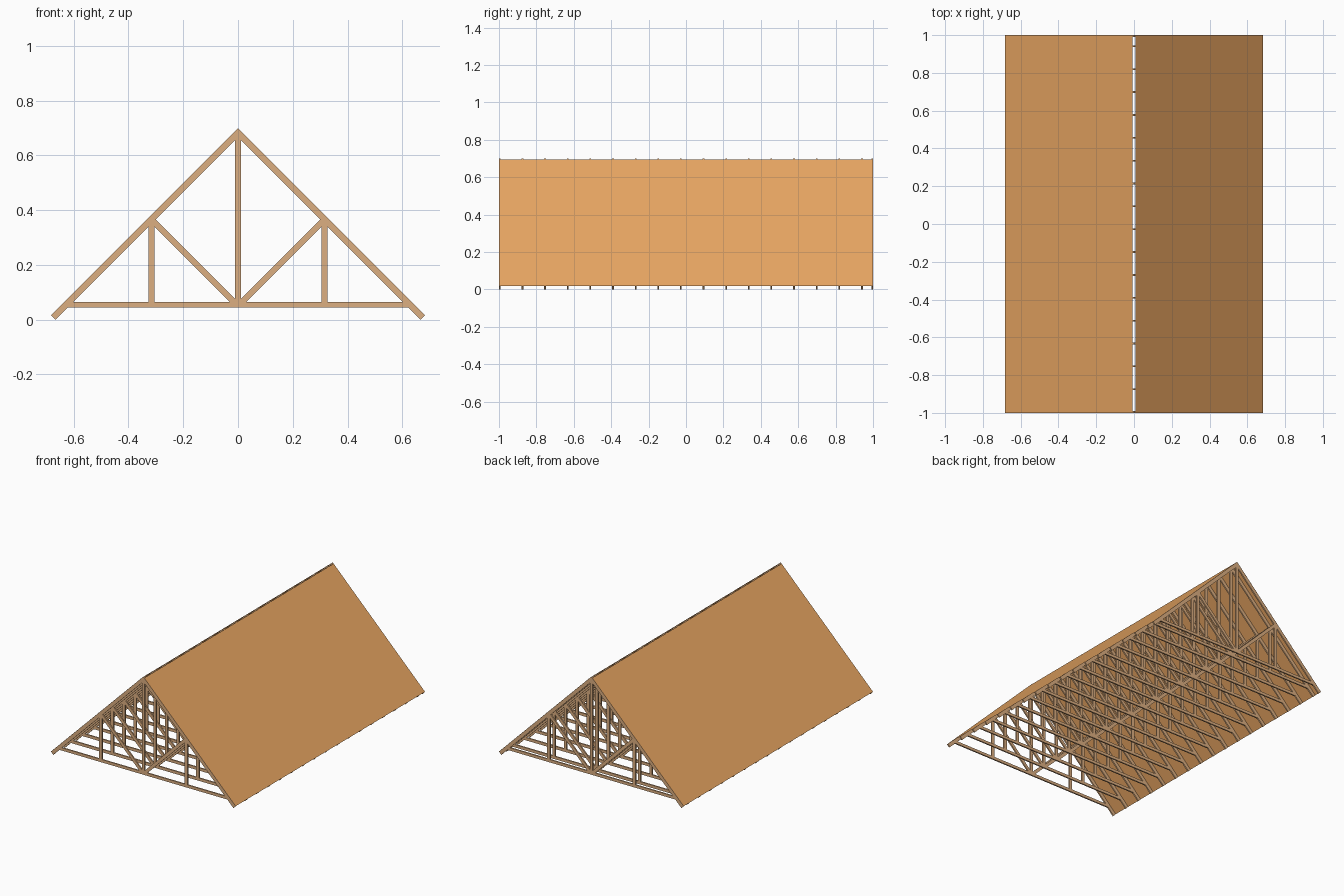
import bpy, bmesh

if "Cube" in bpy.data.objects:
    bpy.data.objects.remove(bpy.data.objects["Cube"])

T = 0.009          # truss thickness along y
APEX = 0.70        # outer apex height (45 degree pitch)
INNER = 0.666      # underside of rafters at x = 0
TAIL = 0.683       # half width at the eaves
H = 0.0105         # half width of web members
Z0, Z1 = 0.045, 0.064   # bottom chord


def material(name, color):
    m = bpy.data.materials.new(name)
    m.diffuse_color = color
    m.use_nodes = True
    m.node_tree.nodes["Principled BSDF"].inputs["Base Color"].default_value = m.diffuse_color
    return m


def prism(bm, profile):
    """Extrude an (x, z) outline through the truss thickness."""
    front = [bm.verts.new((x, -T / 2, z)) for x, z in profile]
    face = bm.faces.new(front)
    out = bmesh.ops.extrude_face_region(bm, geom=[face])
    moved = [v for v in out["geom"] if isinstance(v, bmesh.types.BMVert)]
    bmesh.ops.translate(bm, verts=moved, vec=(0, T, 0))


def both_sides(bm, profile):
    prism(bm, profile)
    prism(bm, [(-x, z) for x, z in profile])


wood = material("timber", (0.72, 0.43, 0.22, 1))
board = material("sheathing", (0.83, 0.39, 0.125, 1))

bm = bmesh.new()
# rafters, mitred at the ridge and square cut at the eaves
d = (APEX - INNER) / 2
both_sides(bm, [(0, APEX), (TAIL, APEX - TAIL), (TAIL - d, APEX - TAIL - d), (0, INNER)])
# bottom chord, bevelled to the rafters
prism(bm, [(-(INNER - Z0), Z0), (INNER - Z0, Z0), (INNER - Z1, Z1), (-(INNER - Z1), Z1)])
# king post
prism(bm, [(-H, Z1), (H, Z1), (H, INNER - H), (0, INNER), (-H, INNER - H)])
# side posts
X = 0.316
both_sides(bm, [(X - H, Z1), (X + H, Z1), (X + H, INNER - X - H), (X - H, INNER - X + H)])
# diagonal struts from chord centre to rafters
w = H * 1.414
c = 0.05           # height of the strut axis at x = 0
e = (INNER - c) / 2
both_sides(bm, [(H, c + H + w), (H, Z1), (Z1 - c + w, Z1),
                (e + w / 2, INNER - e - w / 2), (e - w / 2, INNER - e + w / 2)])
bmesh.ops.recalc_face_normals(bm, faces=bm.faces)
truss = bpy.data.meshes.new("truss")
bm.to_mesh(truss)
bm.free()
truss.materials.append(wood)

# row of trusses, evenly spaced, with a closing one at the back
first = -1 + T / 2
for i, y in enumerate([first + 0.121 * k for k in range(17)] + [-first]):
    ob = bpy.data.objects.new(f"truss_{i + 1}", truss)
    ob.location.y = y
    bpy.context.collection.objects.link(ob)

# roof sheets lying on the rafters, with a narrow gap along the ridge
for name, s in (("roof_sheet_right", 1), ("roof_sheet_left", -1)):
    top, low, lift = 0.007, TAIL, 0.0006
    pts = [(s * top, -1, APEX - top + lift), (s * low, -1, APEX - low + lift),
           (s * low, 1, APEX - low + lift), (s * top, 1, APEX - top + lift)]
    me = bpy.data.meshes.new(name)
    me.from_pydata(pts, [], [(0, 1, 2, 3) if s > 0 else (3, 2, 1, 0)])
    me.materials.append(board)
    bpy.context.collection.objects.link(bpy.data.objects.new(name, me))
